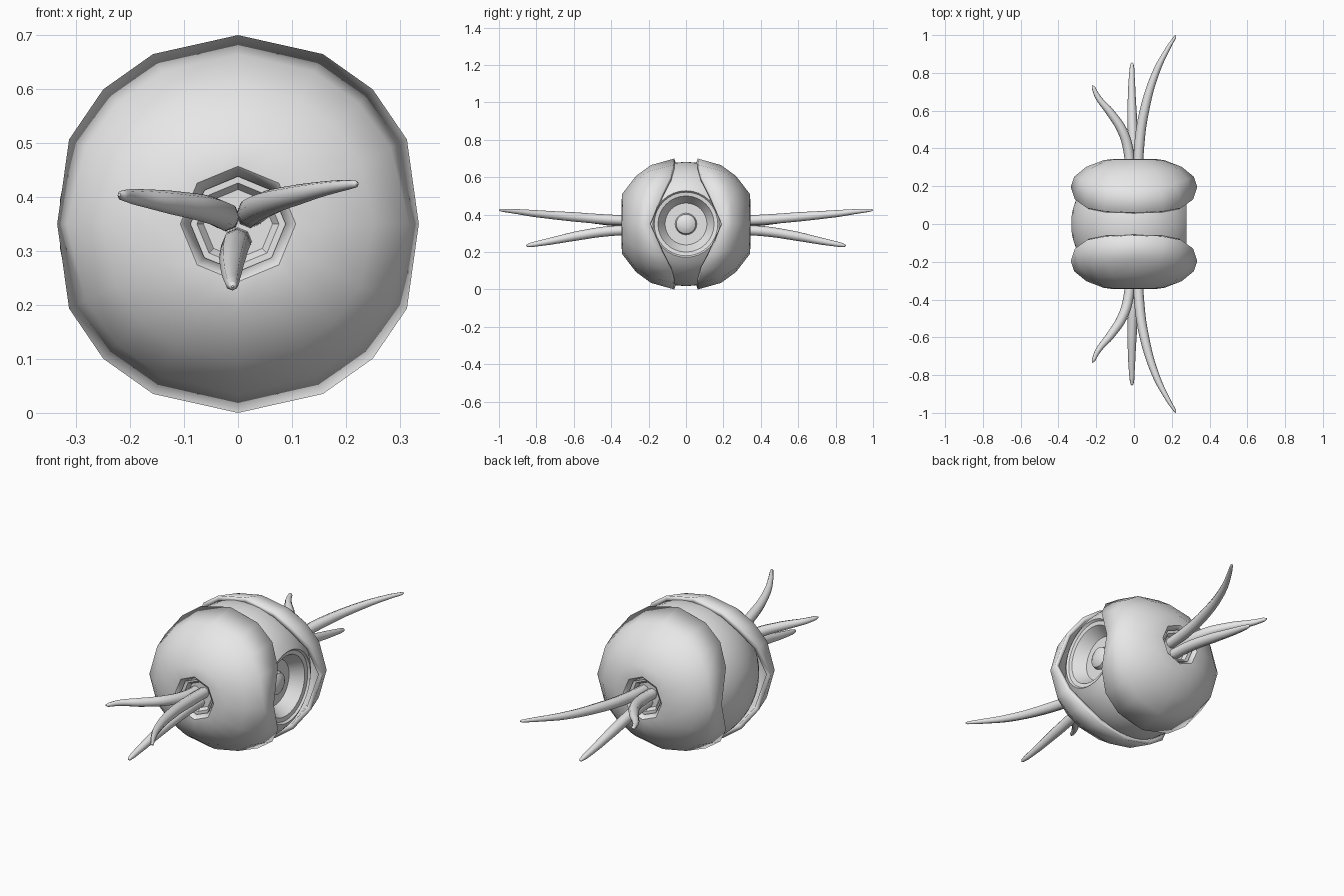
import bpy, bmesh, math

if "Cube" in bpy.data.objects:
    bpy.data.objects.remove(bpy.data.objects["Cube"])

CZ = 0.35  # height of the body centre

grey = bpy.data.materials.new("light_grey")
grey.diffuse_color = (0.8, 0.8, 0.8, 1)
grey.use_nodes = True
grey.node_tree.nodes["Principled BSDF"].inputs["Base Color"].default_value = grey.diffuse_color


def loft(name, rings, cap_start=False, cap_end=False, angle=35):
    """Bridge closed rings of points into one smooth-shaded object."""
    bm = bmesh.new()
    rows = [[bm.verts.new(p) for p in ring] for ring in rings]
    n = len(rows[0])
    for a, b in zip(rows, rows[1:]):
        for i in range(n):
            j = (i + 1) % n
            bm.faces.new((a[i], a[j], b[j], b[i]))
    if cap_start:
        bm.faces.new(rows[0])
    if cap_end:
        bm.faces.new(rows[-1])
    bmesh.ops.recalc_face_normals(bm, faces=bm.faces)
    me = bpy.data.meshes.new(name)
    bm.to_mesh(me)
    bm.free()
    ob = bpy.data.objects.new(name, me)
    bpy.context.collection.objects.link(ob)
    me.materials.append(grey)
    smooth(ob, angle)
    return ob


def smooth(ob, angle):
    bpy.ops.object.select_all(action='DESELECT')
    bpy.context.view_layer.objects.active = ob
    ob.select_set(True)
    bpy.ops.object.shade_smooth_by_angle(angle=math.radians(angle))


# Core ball with a sunken eye facing +x, turned around the x axis
R = 0.333
profile = [(0.012, 0.238), (0.035, 0.234), (0.052, 0.224), (0.058, 0.205),
           (0.112, 0.205), (0.150, 0.265), (0.170, 0.268), (0.178, 0.278)]
a0 = math.asin(0.178 / R)
for k in range(1, 20):
    a = a0 + (math.pi - a0) * k / 20
    profile.append((R * math.sin(a), R * math.cos(a)))
rings = []
for r, x in profile:
    ring = []
    for i in range(32):
        t = math.tau * i / 32
        y = max(-0.29, min(0.29, r * math.cos(t)))  # flattened under the shells
        ring.append((x, y, CZ + r * math.sin(t)))
    rings.append(ring)
loft("core_with_eye", rings, True, True)

# Shell directions: sixteen columns around the y axis
STEP = [0, 26.57, 45, 63.43]
ANGLES = [math.radians(q * 90 + d) for q in range(4) for d in STEP]
# Rim radius and depth at each column, from the side (0) to the top (90 degrees)
RIM = [(0.335, 0.195), (0.350, 0.130), (0.353, 0.085), (0.352, 0.068), (0.350, 0.062)]
# Remaining rings: (radius, depth) at the side and at the top
BODY = [((0.317, 0.250), (0.315, 0.187)),
        ((0.252, 0.303), (0.257, 0.267)),
        ((0.160, 0.338), (0.160, 0.342))]


def ring_at(s, fn):
    out = []
    for i, t in enumerate(ANGLES):
        r, y = fn(i, t)
        out.append((r * math.cos(t), s * y, CZ + r * math.sin(t)))
    return out


def octagon(s, radius, depth):
    return ring_at(s, lambda i, t: (radius * (0.926 if i % 2 else 1), depth))


def body_ring(s, side, top):
    def fn(i, t):
        w = math.sin(t) ** 2
        return (side[0] + (top[0] - side[0]) * w, side[1] + (top[1] - side[1]) * w)
    return ring_at(s, fn)


def rim_ring(s):
    def fn(i, t):
        k = i % 8
        return RIM[k if k <= 4 else 8 - k]
    return ring_at(s, fn)


# Tentacle paths for the front: (x, y, z, radius)
TENTACLES = {
    "long": [(0.022, -0.28, 0.368, 0.026), (0.028, -0.42, 0.374, 0.027),
             (0.055, -0.60, 0.388, 0.025), (0.115, -0.80, 0.405, 0.019),
             (0.180, -0.93, 0.419, 0.012), (0.217, -0.990, 0.424, 0.007),
             (0.222, -0.999, 0.425, 0.002)],
    "short": [(-0.022, -0.28, 0.362, 0.026), (-0.028, -0.38, 0.366, 0.027),
              (-0.060, -0.49, 0.378, 0.026), (-0.125, -0.59, 0.390, 0.022),
              (-0.190, -0.67, 0.400, 0.015), (-0.214, -0.720, 0.403, 0.010),
              (-0.220, -0.734, 0.404, 0.003)],
    "lower": [(0.0, -0.28, 0.318, 0.026), (-0.004, -0.42, 0.311, 0.027),
              (-0.010, -0.58, 0.287, 0.025), (-0.012, -0.72, 0.259, 0.019),
              (-0.011, -0.82, 0.240, 0.013), (-0.010, -0.848, 0.235, 0.008),
              (-0.010, -0.855, 0.234, 0.002)],
}


def tentacle(name, pts, s):
    cu = bpy.data.curves.new(name, 'CURVE')
    cu.dimensions = '3D'
    cu.bevel_depth = 1.0
    cu.bevel_resolution = 2
    cu.resolution_u = 5
    cu.use_fill_caps = True
    sp = cu.splines.new('BEZIER')
    sp.bezier_points.add(len(pts) - 1)
    for bp, (x, y, z, r) in zip(sp.bezier_points, pts):
        bp.co = (x, y * s, z)
        bp.radius = r
        bp.handle_left_type = bp.handle_right_type = 'AUTO'
    cu.materials.append(grey)
    ob = bpy.data.objects.new(name, cu)
    bpy.context.collection.objects.link(ob)
    bpy.ops.object.select_all(action='DESELECT')
    bpy.context.view_layer.objects.active = ob
    ob.select_set(True)
    bpy.ops.object.convert(target='MESH')
    smooth(bpy.context.view_layer.objects.active, 60)


for label, s in (("front", -1), ("back", 1)):
    # Thick half shell with a bevelled octagonal hole
    rings = [rim_ring(s)] + [body_ring(s, a, b) for a, b in BODY]
    rings += [octagon(s, 0.107, 0.345), octagon(s, 0.088, 0.328)]
    shell = loft(label + "_shell", rings, angle=40)
    mod = shell.modifiers.new("thickness", 'SOLIDIFY')
    mod.thickness = 0.022
    mod.offset = -1
    # Stepped socket inside the hole
    loft(label + "_socket",
         [octagon(s, 0.098, 0.318), octagon(s, 0.076, 0.318),
          octagon(s, 0.064, 0.300)], cap_end=True, angle=20)
    # Three tentacles growing from the socket
    for kind, pts in TENTACLES.items():
        tentacle(label + "_" + kind + "_tentacle", pts, -s)
